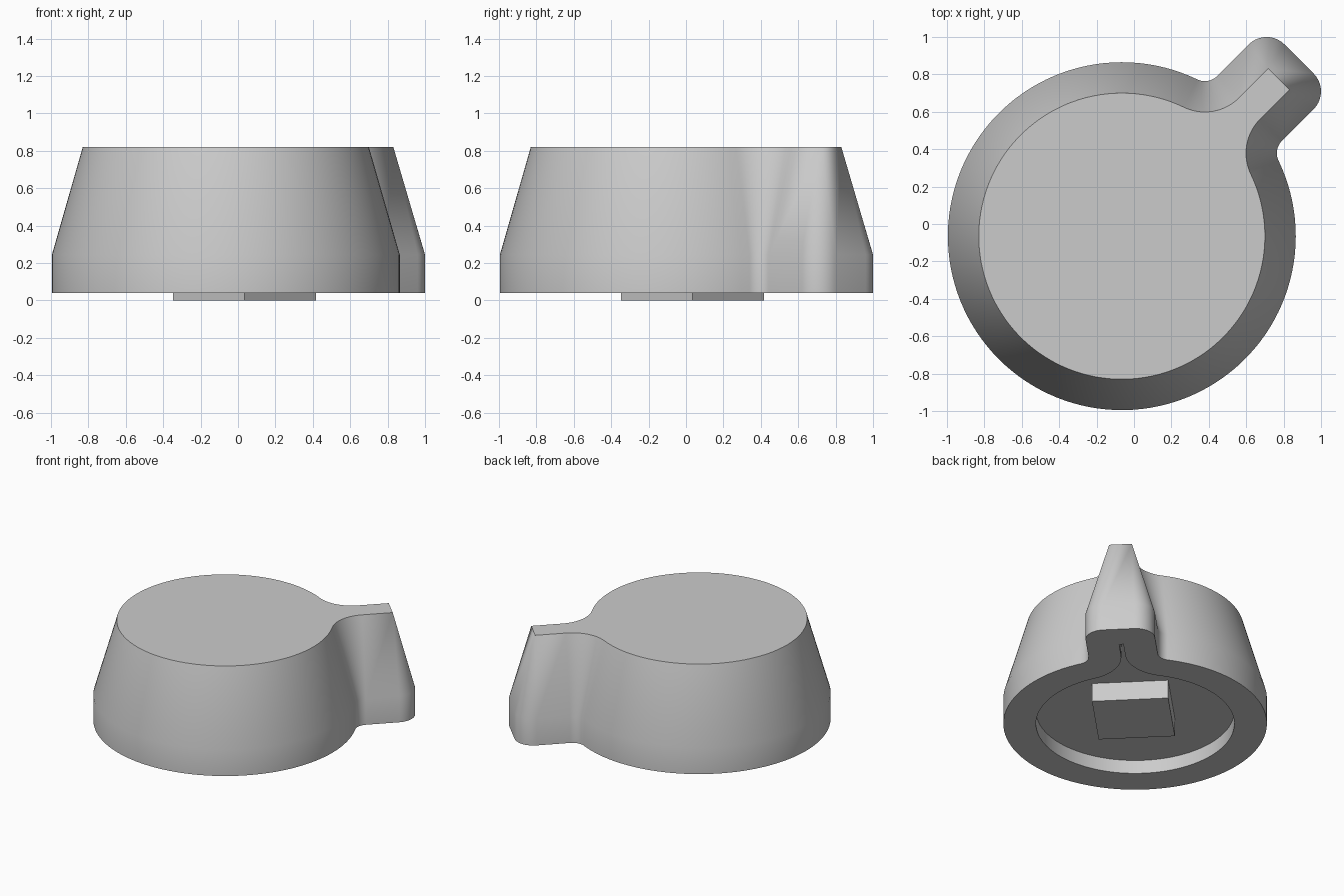
import bpy, bmesh
from math import pi, sin, cos, asin, sqrt, radians
from mathutils import Matrix

cube = bpy.data.objects.get("Cube")
if cube:
    bpy.data.objects.remove(cube)

grey = bpy.data.materials.new("plain_grey")
grey.use_nodes = True
grey.diffuse_color = (0.6, 0.6, 0.6, 1)
grey.node_tree.nodes["Principled BSDF"].inputs["Base Color"].default_value = (0.6, 0.6, 0.6, 1)

# Knob outline: u runs along the pointer, v across it
RADIUS, CENTRE_U = 0.93, -0.092
HALF_WIDTH, TIP_U, CORNER = 0.245, 1.248, 0.135
FILLET = 0.093


def arc(cu, cv, r, start, end, steps):
    angles = [start + (end - start) * i / steps for i in range(steps + 1)]
    return [(cu + r * cos(a), cv + r * sin(a)) for a in angles]


def outline(inset):
    """Disc with a filleted pointer, shrunk evenly by inset."""
    fv = HALF_WIDTH + FILLET
    fu = CENTRE_U + sqrt((RADIUS + FILLET) ** 2 - fv ** 2)
    phi = asin(fv / (RADIUS + FILLET))
    r = max(CORNER - inset, 0)
    half = arc(CENTRE_U, 0, RADIUS - inset, pi, phi, 56)
    half += arc(fu, fv, FILLET + inset, pi + phi, 1.5 * pi, 14)[1:]
    half += arc(TIP_U - inset * 0.93 - r, HALF_WIDTH - inset - r, r, pi / 2, 0, 10)
    return half + [(u, -v) for u, v in reversed(half[1:])]


def finish(bm, name):
    bmesh.ops.recalc_face_normals(bm, faces=bm.faces)
    mesh = bpy.data.meshes.new(name)
    bm.to_mesh(mesh)
    bm.free()
    mesh.materials.append(grey)
    obj = bpy.data.objects.new(name, mesh)
    bpy.context.collection.objects.link(obj)
    return obj


turn = Matrix.Rotation(pi / 4, 4, "Z")

# Knob body: tapered top, straight skirt, flat rim and shallow recess underneath
bm = bmesh.new()
levels = [(0.165, 0.82), (0, 0.245), (0, 0.04), (0.23, 0.04), (0.23, 0.145)]
rings = [[bm.verts.new((u, v, z)) for u, v in outline(inset)] for inset, z in levels]
for a, b in zip(rings, rings[1:]):
    for i in range(len(a)):
        bm.faces.new((a[i - 1], a[i], b[i], b[i - 1]))
bm.faces.new(rings[0])
bm.faces.new(rings[-1])
bmesh.ops.remove_doubles(bm, verts=bm.verts, dist=0.0001)
bm.transform(turn)
body = finish(bm, "knob_body")
bpy.ops.object.select_all(action="DESELECT")
body.select_set(True)
bpy.context.view_layer.objects.active = body
bpy.ops.object.shade_smooth_by_angle(angle=radians(30))

# Square shaft block hanging from the recess
bm = bmesh.new()
bmesh.ops.create_cube(bm, size=1)
bm.transform(Matrix.Translation((0.035, 0.035, 0.075)) @ turn @ Matrix.Diagonal((0.54, 0.54, 0.15, 1)))
finish(bm, "shaft_block")
